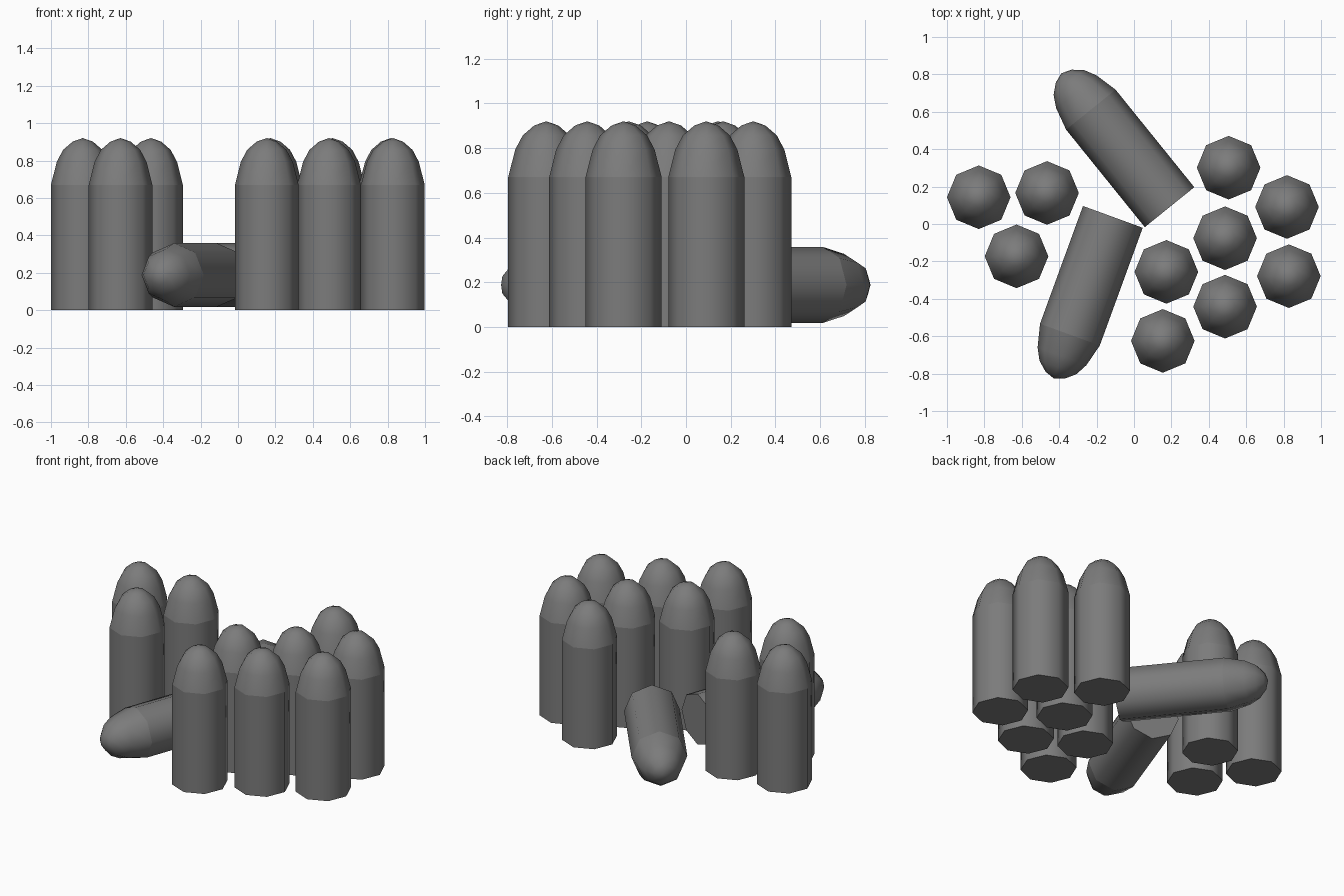
import bpy, bmesh, math

if "Cube" in bpy.data.objects:
    bpy.data.objects.remove(bpy.data.objects["Cube"])

SIDES = 8
# Radius and height of each ring, base to nose, then the tip height
PROFILE = [(0.17, 0.0), (0.17, 0.67), (0.139, 0.793), (0.105, 0.857), (0.054, 0.901)]
TIP_Z = 0.92


# Round-nosed cylinder mesh, base at the origin, pointing up +z
def round_mesh():
    bm = bmesh.new()
    rings = []
    for r, z in PROFILE:
        rings.append([bm.verts.new((r * math.cos(a), r * math.sin(a), z))
                      for a in (math.tau * k / SIDES for k in range(SIDES))])
    for lo, hi in zip(rings, rings[1:]):
        for k in range(SIDES):
            n = (k + 1) % SIDES
            bm.faces.new((lo[k], lo[n], hi[n], hi[k]))
    top = bm.verts.new((0, 0, TIP_Z))
    for k in range(SIDES):
        bm.faces.new((rings[-1][k], rings[-1][(k + 1) % SIDES], top))
    bm.faces.new(rings[0][::-1])
    for f in bm.faces:
        f.smooth = True
    # Crisp base rim and shoulder line
    for ring in rings[:2]:
        for k in range(SIDES):
            bm.edges.get((ring[k], ring[(k + 1) % SIDES])).smooth = False
    bm.normal_update()
    mesh = bpy.data.meshes.new("round")
    bm.to_mesh(mesh)
    bm.free()
    return mesh


mesh = round_mesh()

# Dark metal
dark = bpy.data.materials.new("dark_metal")
dark.diffuse_color = (0.2, 0.2, 0.2, 1)
dark.use_nodes = True
dark.node_tree.nodes["Principled BSDF"].inputs["Base Color"].default_value = dark.diffuse_color
mesh.materials.append(dark)


def place(name, loc):
    ob = bpy.data.objects.new(name, mesh)
    ob.location = loc
    bpy.context.collection.objects.link(ob)
    return ob


# Standing rounds
standing = [(-0.83, 0.143), (-0.465, 0.166), (-0.628, -0.173),
            (0.506, 0.301), (0.818, 0.091), (0.487, -0.076), (0.173, -0.256),
            (0.828, -0.279), (0.487, -0.442), (0.154, -0.625)]
for i, (x, y) in enumerate(standing):
    place(f"standing_round_{i + 1}", (x, y, 0))

# Lying rounds: base centre and direction in plan
lying = [((0.19, 0.09), (-0.628, 0.778)), ((-0.113, 0.038), (-0.343, -0.94))]
for i, (base, d) in enumerate(lying):
    ob = place(f"lying_round_{i + 1}", (*base, 0.188))
    ob.rotation_euler = (0, math.pi / 2, math.atan2(d[1], d[0]))
